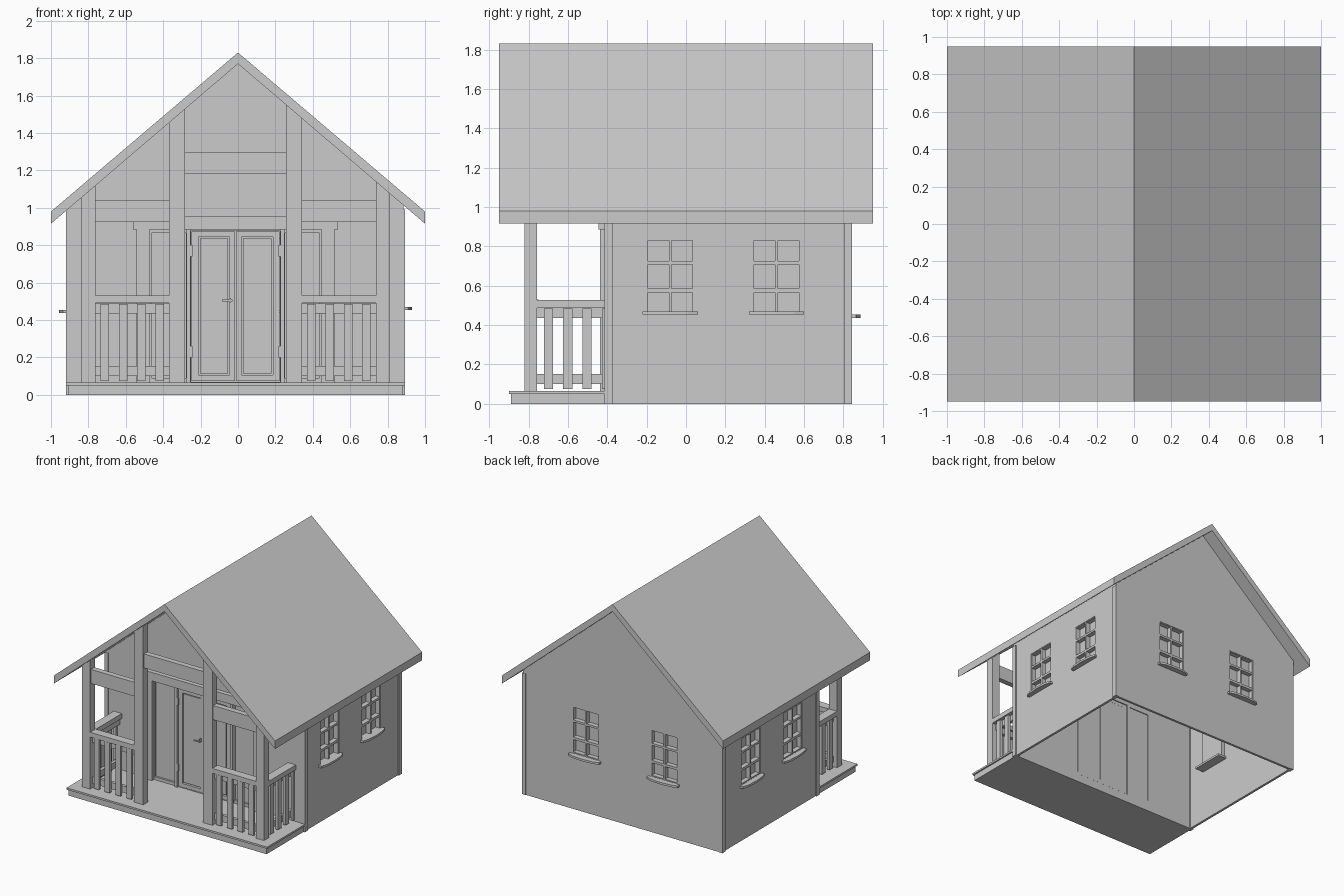
import bpy, bmesh
from mathutils import Matrix

if "Cube" in bpy.data.objects:
    bpy.data.objects.remove(bpy.data.objects["Cube"])

C = -0.013            # the body sits slightly left of the roof ridge
HW = 0.897            # half width of the walls
FRONT, BACK = -0.41, 0.84


def under_roof(x):
    return 1.77 - 0.855 * abs(x)


def rect(u0, u1, v0, v1):
    return [(u0, v0), (u1, v0), (u1, v1), (u0, v1)]


def prism(name, plane, outline, n0, n1, holes=()):
    """Extrude a 2D outline with holes between n0 and n1 along the plane's normal."""
    cu = bpy.data.curves.new(name, 'CURVE')
    cu.dimensions, cu.fill_mode = '2D', 'BOTH'
    cu.extrude = abs(n1 - n0) / 2
    for loop in [outline, *holes]:
        sp = cu.splines.new('POLY')
        sp.points.add(len(loop) - 1)
        for p, (u, v) in zip(sp.points, loop):
            p.co = (u, v, 0, 1)
        sp.use_cyclic_u = True
    tmp = bpy.data.objects.new(name + "_tmp", cu)
    bpy.context.scene.collection.objects.link(tmp)
    dg = bpy.context.evaluated_depsgraph_get()
    me = bpy.data.meshes.new_from_object(tmp.evaluated_get(dg))
    bpy.data.objects.remove(tmp)
    m = (n0 + n1) / 2
    me.transform({
        'xz': Matrix(((1, 0, 0, 0), (0, 0, -1, m), (0, 1, 0, 0), (0, 0, 0, 1))),
        'yz': Matrix(((0, 0, 1, m), (1, 0, 0, 0), (0, 1, 0, 0), (0, 0, 0, 1))),
        'xy': Matrix.Translation((0, 0, m))}[plane])
    bm = bmesh.new()
    bm.from_mesh(me)
    bmesh.ops.remove_doubles(bm, verts=bm.verts, dist=1e-5)
    bmesh.ops.recalc_face_normals(bm, faces=bm.faces)
    for f in bm.faces:
        f.smooth = False
    bm.to_mesh(me)
    bm.free()
    ob = bpy.data.objects.new(name, me)
    bpy.context.scene.collection.objects.link(ob)
    return ob


def box(name, x0, x1, y0, y1, z0, z1):
    bm = bmesh.new()
    bmesh.ops.create_cube(bm, size=1)
    for v in bm.verts:
        v.co = ((x0, x1)[v.co.x > 0], (y0, y1)[v.co.y > 0], (z0, z1)[v.co.z > 0])
    me = bpy.data.meshes.new(name)
    bm.to_mesh(me)
    bm.free()
    ob = bpy.data.objects.new(name, me)
    bpy.context.scene.collection.objects.link(ob)
    return ob


def mbox(name, s, x0, x1, *yz):
    """Box on side s (-1 left, 1 right) of the body centre line."""
    a, b = sorted((C + s * x0, C + s * x1))
    return box(name, a, b, *yz)


# Roof
prism("roof", 'xz', [(-1, .915), (0, 1.77), (1, .915), (1, .98), (0, 1.83), (-1, .98)], -.95, .95)

# Porch deck
box("deck_base", C - .895, C + .895, -.89, -.40, 0, .05)
box("deck_top", C - .907, C + .907, -.90, -.40, .05, .065)

# Window: sash grid with six panes, glass and a bowed sill
WZ0, WZ1 = .455, .835


def window(name, plane, c, face, out, sill):
    u0, u1 = c - .12, c + .12
    panes = [rect(a, b, z0, z1)
             for a, b in ((u0 + .006, c - .007), (c + .007, u1 - .006))
             for z0, z1 in ((.463, .565), (.585, .708), (.725, .829))]
    prism(name + "_sash", plane, rect(u0, u1, WZ0, WZ1),
          *sorted((face - out * .004, face - out * .042)), panes)
    prism(name + "_glass", plane, rect(u0, u1, WZ0, WZ1),
          *sorted((face - out * .042, face - out * .05)))
    shape = [(-.14, -.10), (.14, -.10), (.14, .025), (.09, .04), (0, .046), (-.09, .04), (-.14, .025)]
    if plane == 'xz':
        pts = [(c + u, face + out * d) for u, d in shape]
    else:
        pts = [(face + out * d, c + u) for u, d in shape]
    prism(name + "_sill", 'xy', pts, sill, sill + .017)


def hole(c):
    return rect(c - .12, c + .12, WZ0, WZ1)


# Side walls with windows
for s, side in ((-1, "left"), (1, "right")):
    face = C + s * HW
    prism(side + "_wall", 'yz', rect(FRONT, BACK, 0, under_roof(face) + .01),
          *sorted((face, face - s * .02)), [hole(-.08), hole(.46)])
    for c, tag in ((-.08, "front"), (.46, "rear")):
        window(f"{side}_{tag}_window", 'yz', c, face, s, .437 if s < 0 else .453)
    for y0, y1, tag in ((FRONT - .003, FRONT + .037, "front"), (BACK - .038, BACK + .004, "rear")):
        mbox(f"{side}_{tag}_corner_board", s, .873, .907, y0, y1, 0, .99)

# Gable walls
xl, xr = C - HW, C + HW
gable = [(xl, 0), (xr, 0), (xr, under_roof(xr)), (0, 1.775), (xl, under_roof(xl))]
prism("back_wall", 'xz', gable, BACK - .02, BACK, [hole(-.39), hole(.32)])
for c, tag in ((-.39, "left"), (.32, "right")):
    window(f"back_{tag}_window", 'xz', c, BACK, 1, .437)
openings = [rect(C - .45, C - .265, .09, .865), rect(C - .237, C + .237, .07, .875),
            rect(C + .265, C + .45, .09, .865)]
prism("front_wall", 'xz', gable, FRONT, FRONT + .03, openings)

# Entrance surround and side lights
box("entrance_lintel", C - .548, C + .548, -.445, FRONT, .885, .955)
for s, side in ((-1, "left"), (1, "right")):
    mbox(side + "_entrance_jamb", s, .46, .53, -.437, FRONT, .065, .885)
    mbox(side + "_door_post", s, .24, .262, -.425, FRONT, .065, .885)
    mbox(side + "_side_light", s, .265, .45, -.395, -.387, .09, .865)

# Double door: leaf frame with a raised inner panel
for s, side in ((-1, "left"), (1, "right")):
    a, b = sorted((C + s * .002, C + s * .235))
    p, q = sorted((C + s * .033, C + s * .199))
    prism(side + "_door_frame", 'xz', rect(a, b, .075, .873), -.416, -.386, [rect(p, q, .105, .845)])
    box(side + "_door_panel", p + .008, q - .008, -.410, -.390, .113, .837)
    box(side + "_door_backing", p, q, -.393, -.387, .105, .845)
    for z in (.2, .74):
        mbox(side + "_door_hinge", s, .23, .24, -.43, -.415, z, z + .06)
box("door_handle_stem", -.046, -.038, -.445, -.416, .493, .519)
box("door_handle_lever", -.085, -.03, -.453, -.445, .5, .51)

# Porch posts, cut to the roof slope
for s, side in ((-1, "left"), (1, "right")):
    for a, b, tag in ((.75, .823, "outer"), (.27, .355, "inner")):
        xa, xb = sorted((C + s * a, C + s * b))
        prism(f"{side}_{tag}_post", 'xz',
              [(xa, .065), (xb, .065), (xb, under_roof(xb) + .005), (xa, under_roof(xa) + .005)],
              -.82, -.757)
    mbox(side + "_porch_beam", s, .355, .75, -.81, -.765, .925, 1.04)

    # Front railing
    mbox(side + "_front_handrail", s, .355, .75, -.82, -.75, .49, .53)
    for z, tag in ((.435, "upper"), (.1, "lower")):
        mbox(f"{side}_front_{tag}_rail", s, .355, .75, -.79, -.765, z, z + .054)
    for i in range(4):
        x = .383 + i * .098
        mbox(side + "_front_baluster", s, x, x + .045, -.812, -.79, .075, .485)

    # Side railing
    mbox(side + "_side_handrail", s, .75, .823, -.757, FRONT, .487, .527)
    for z, tag in ((.435, "upper"), (.1, "lower")):
        mbox(f"{side}_side_{tag}_rail", s, .765, .79, -.757, FRONT, z, z + .052)
    for i in range(4):
        y = -.722 + i * .098
        mbox(side + "_side_baluster", s, .79, .812, y, min(y + .046, FRONT), .075, .485)
box("centre_porch_beam", C - .27, C + .27, -.81, -.765, 1.18, 1.295)
